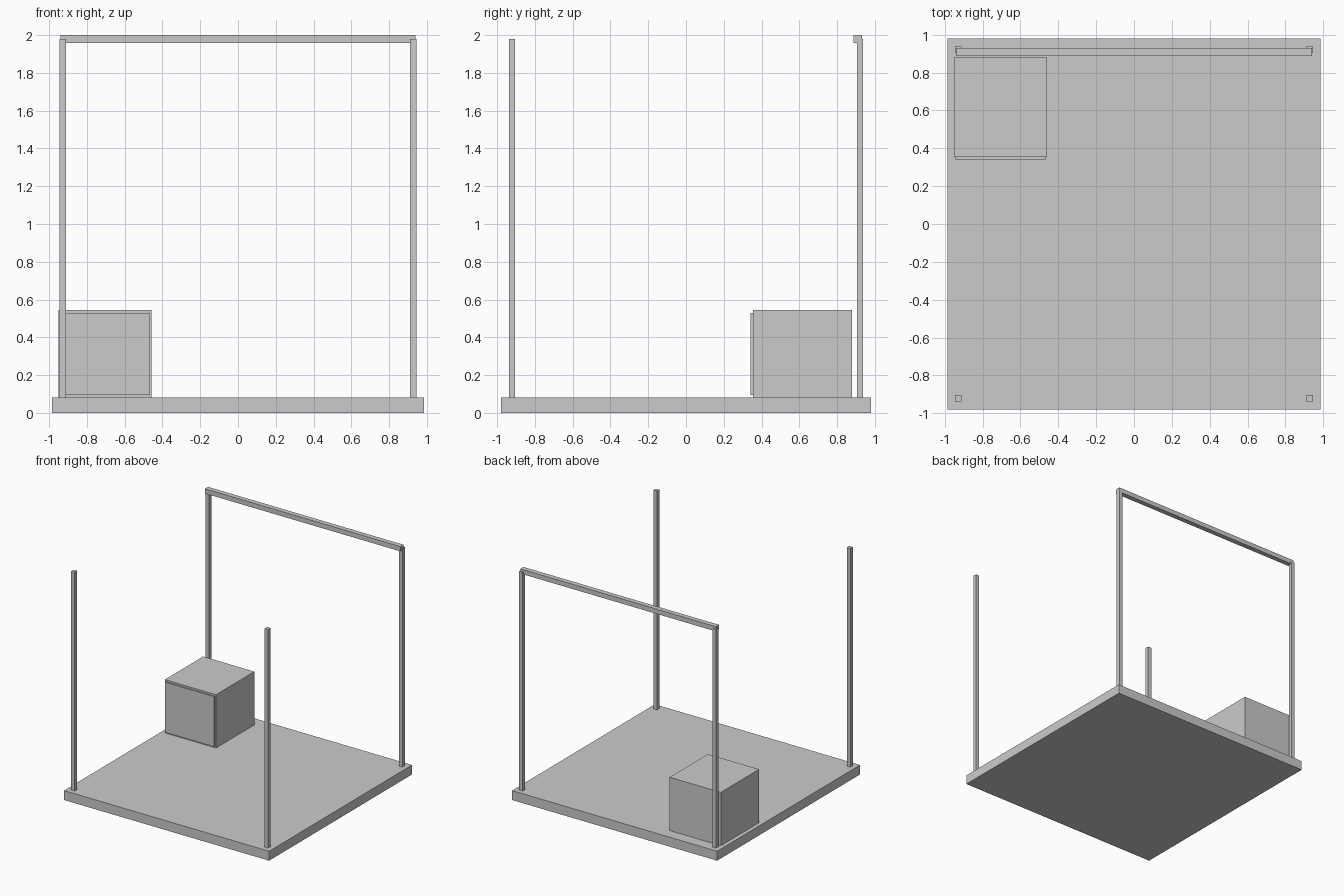
import bpy

if "Cube" in bpy.data.objects:
    bpy.data.objects.remove(bpy.data.objects["Cube"])


def box(name, x, y, z):
    """Box spanning the given (min, max) ranges."""
    spans = (x, y, z)
    bpy.ops.mesh.primitive_cube_add(size=1, location=[(a + b) / 2 for a, b in spans])
    ob = bpy.context.object
    ob.name = name
    ob.scale = [b - a for a, b in spans]
    bpy.ops.object.transform_apply(location=False, rotation=False, scale=True)
    return ob


FLOOR = 0.082   # top of the base slab

# Base slab
box("floor_slab", (-0.985, 0.985), (-0.98, 0.98), (0, FLOOR))

# Four corner posts
for side, cx in (("left", -0.928), ("right", 0.928)):
    for end, cy in (("front", -0.921), ("back", 0.921)):
        box(f"{end}_{side}_post", (cx - 0.017, cx + 0.017),
            (cy - 0.017, cy + 0.017), (FLOOR, 1.98))

# Beam across the back posts
box("back_beam", (-0.939, 0.939), (0.888, 0.931), (1.959, 2.0))

# Cabinet with a thin door on its front
box("cabinet_body", (-0.950, -0.459), (0.354, 0.879), (FLOOR, 0.545))
box("cabinet_door", (-0.942, -0.467), (0.341, 0.354), (0.095, 0.530))
